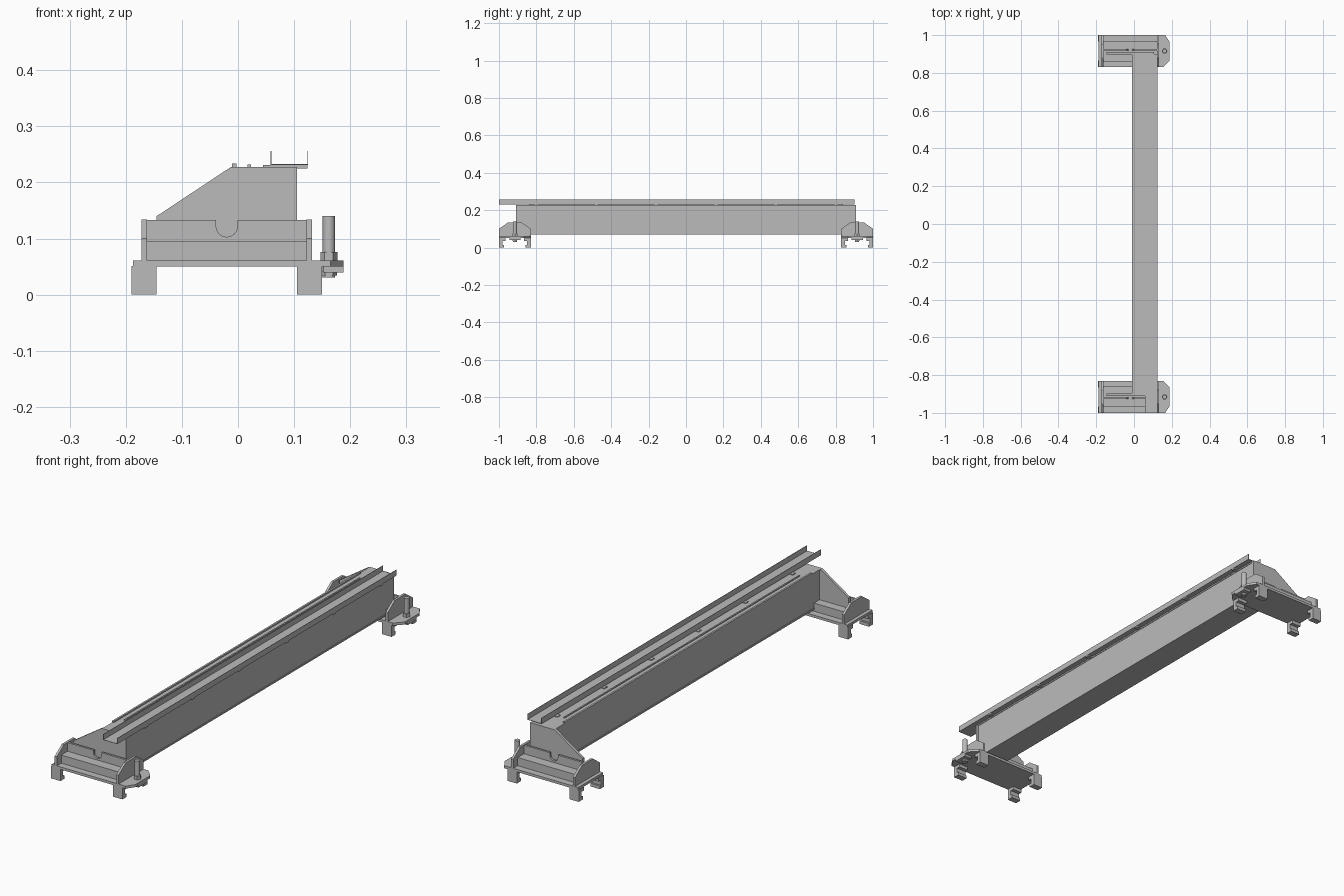
import bpy, bmesh, math
from mathutils import Vector

cube = bpy.data.objects.get("Cube")
if cube:
    bpy.data.objects.remove(cube, do_unlink=True)

steel = bpy.data.materials.new("plain grey steel")
steel.use_nodes = True
grey = (0.5, 0.5, 0.5, 1)
steel.diffuse_color = grey
steel.node_tree.nodes["Principled BSDF"].inputs["Base Color"].default_value = grey


def finish(name, bm):
    bmesh.ops.recalc_face_normals(bm, faces=bm.faces)
    mesh = bpy.data.meshes.new(name)
    bm.to_mesh(mesh)
    bm.free()
    mesh.materials.append(steel)
    ob = bpy.data.objects.new(name, mesh)
    bpy.context.collection.objects.link(ob)
    return ob


def prism(name, points, axis, lo, hi):
    """Extrude a 2D profile along an axis; the profile uses the other two axes in order."""
    bm = bmesh.new()

    def place(p):
        co = list(p)
        co.insert("xyz".index(axis), lo)
        return bm.verts.new(co)

    face = bm.faces.new([place(p) for p in points])
    new = bmesh.ops.extrude_face_region(bm, geom=[face])["geom"]
    shift = Vector([(hi - lo) * (a == axis) for a in "xyz"])
    bmesh.ops.translate(bm, vec=shift, verts=[v for v in new if isinstance(v, bmesh.types.BMVert)])
    return finish(name, bm)


def box(name, x0, x1, y0, y1, z0, z1):
    return prism(name, [(x0, y0), (x1, y0), (x1, y1), (x0, y1)], "z", z0, z1)


def cylinder(name, x, y, z0, z1, radius, sides):
    ring = [(x + radius * math.cos(math.tau * i / sides), y + radius * math.sin(math.tau * i / sides))
            for i in range(sides)]
    ob = prism(name, ring, "z", z0, z1)
    if sides > 6:
        for p in ob.data.polygons:
            p.use_smooth = len(p.vertices) == 4
    return ob


# Main girder with slim bottom and top flanges
box("main_girder", -0.007, 0.103, -0.9, 0.9, 0.075, 0.223)
box("girder_top_flange", -0.01, 0.105, -0.9, 0.9, 0.222, 0.228)
box("girder_bottom_flange", -0.01, 0.105, -0.9, 0.9, 0.069, 0.076)

# Rails on the girder top
box("edge_rail", -0.011, -0.003, -0.84, 0.84, 0.227, 0.234)
box("inner_rail", 0.017, 0.023, -0.8, 0.8, 0.227, 0.232)

# Open cable tray, overhanging the front end, on small brackets
prism("cable_tray", [(0.058, 0.231), (0.125, 0.231), (0.125, 0.256), (0.1235, 0.256),
                     (0.1235, 0.2325), (0.0595, 0.2325), (0.0595, 0.256), (0.058, 0.256)],
      "y", -1.0, 0.9)
for i in range(6):
    y = -0.8 + 0.32 * i
    box("tray_bracket", 0.045, 0.124, y - 0.01, y + 0.01, 0.225, 0.2315)

# End carriages, mirrored front and back
for side, s in (("front", -1), ("back", 1)):
    mid = s * 0.915

    def yy(offset):
        return mid + s * offset

    # Base plate with chamfered buffer end
    prism(side + "_base_plate",
          [(-0.187, yy(-0.085)), (0.155, yy(-0.085)), (0.188, yy(-0.05)),
           (0.188, yy(0.05)), (0.165, yy(0.085)), (-0.187, yy(0.085))], "z", 0.05, 0.061)

    # Cheek plates at both ends of the carriage
    cheek = [(yy(o), z) for o, z in [(-0.085, 0.06), (0.085, 0.06), (0.085, 0.1),
                                     (0.037, 0.134), (-0.037, 0.134), (-0.085, 0.1)]]
    for x in (-0.172, 0.122):
        prism(side + "_cheek", cheek, "x", x, x + 0.01)

    # Cross box between the cheeks
    box(side + "_cross_box", -0.163, 0.123, yy(-0.055), yy(0.055), 0.06, 0.096)

    # Upright web with a round-bottomed notch
    notch = [(-0.02 - 0.019 * math.cos(math.pi * i / 12), 0.122 - 0.019 * math.sin(math.pi * i / 12))
             for i in range(13)]
    web = [(-0.163, 0.095), (-0.163, 0.133), (-0.039, 0.133)] + notch
    web += [(-0.001, 0.133), (0.123, 0.133), (0.123, 0.095)]
    prism(side + "_notched_web", web, "y", yy(0.003), yy(0.012))

    # Sloped gusset closing the girder end
    prism(side + "_gusset", [(-0.145, 0.09), (0.105, 0.09), (0.105, 0.228),
                             (-0.012, 0.228), (-0.145, 0.14)], "y", yy(-0.017), yy(-0.005))

    # Stepped feet at the four corners
    for x in (-0.19, 0.105):
        for d in (-1, 1):
            foot = [(yy(d * o), z) for o, z in [(0.085, 0), (0.058, 0), (0.058, 0.014),
                                                (0.066, 0.014), (0.066, 0.036), (0.05, 0.036),
                                                (0.05, 0.051), (0.085, 0.051)]]
            prism(side + "_foot", foot, "x", x, x + 0.045)

    # Buffer lug and upright bolt
    box(side + "_buffer_lug", 0.152, 0.188, yy(-0.03), yy(0.03), 0.04, 0.051)
    cylinder(side + "_bolt_shaft", 0.162, mid, 0.031, 0.14, 0.011, 24)
    cylinder(side + "_bolt_nut", 0.162, mid, 0.06, 0.076, 0.015, 6)
    cylinder(side + "_bolt_lower_nut", 0.162, mid, 0.034, 0.041, 0.014, 6)
